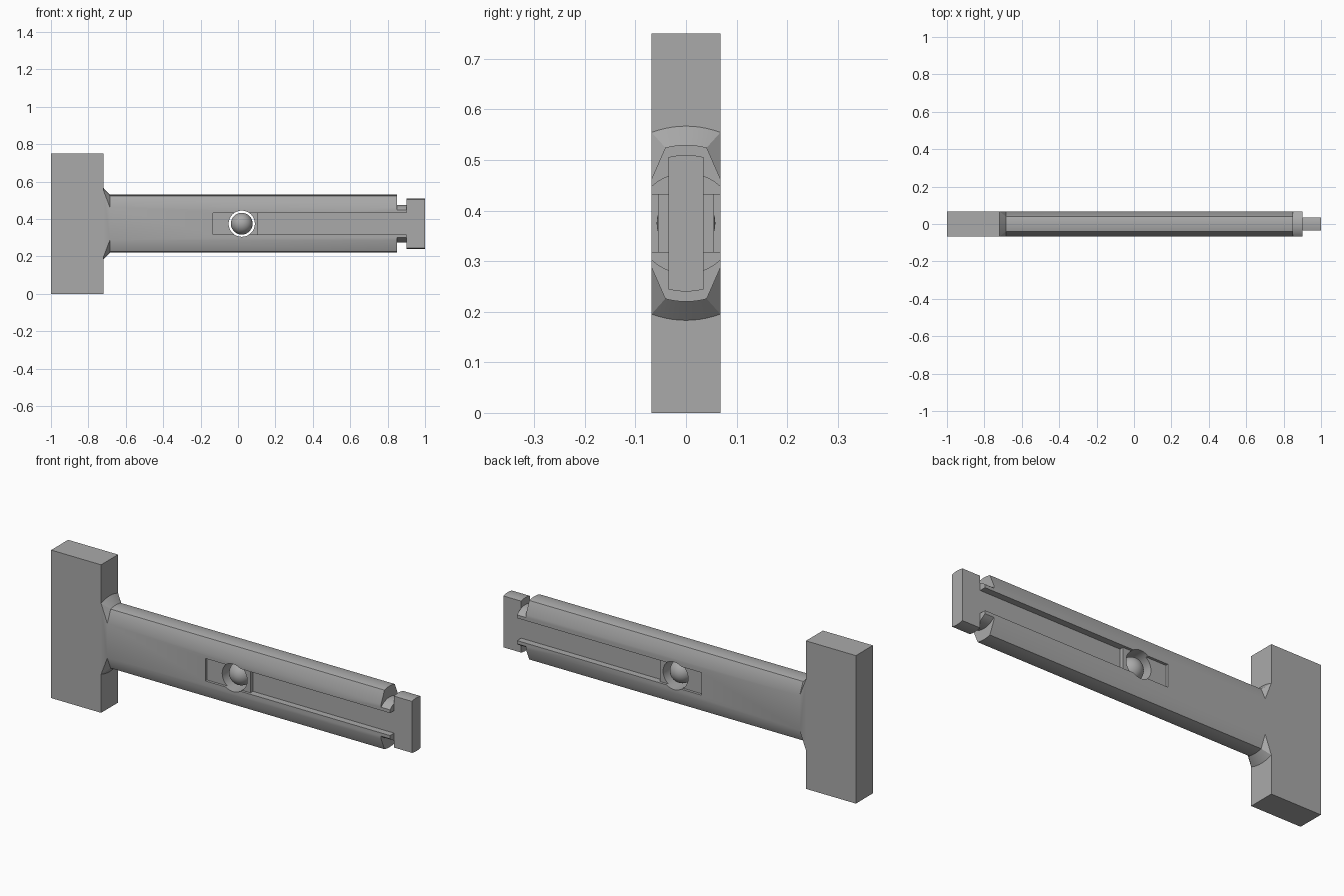
import bpy, bmesh, math
from mathutils import Vector

if "Cube" in bpy.data.objects:
    bpy.data.objects.remove(bpy.data.objects["Cube"])

MID = 0.375       # height of the long axis
SIDE = 0.068      # half thickness

grey = bpy.data.materials.new("plain_grey")
grey.use_nodes = True
grey.diffuse_color = (0.4, 0.4, 0.4, 1)
grey.node_tree.nodes["Principled BSDF"].inputs["Base Color"].default_value = (0.4, 0.4, 0.4, 1)


def to_object(name, bm):
    bmesh.ops.recalc_face_normals(bm, faces=bm.faces)
    mesh = bpy.data.meshes.new(name)
    bm.to_mesh(mesh)
    bm.free()
    mesh.materials.append(grey)
    obj = bpy.data.objects.new(name, mesh)
    bpy.context.collection.objects.link(obj)
    return obj


def hull(name, points):
    """Convex solid around the points, with flat faces merged."""
    bm = bmesh.new()
    for p in points:
        bm.verts.new(p)
    result = bmesh.ops.convex_hull(bm, input=bm.verts)
    loose = {v for v in result["geom_interior"] + result["geom_unused"]
             if isinstance(v, bmesh.types.BMVert)}
    bmesh.ops.delete(bm, geom=list(loose), context='VERTS')
    bmesh.ops.dissolve_limit(bm, angle_limit=0.01, verts=bm.verts, edges=bm.edges)
    return to_object(name, bm)


def box(name, x, y, z):
    return hull(name, [(a, b, c) for a in x for b in y for c in z])


def round_section(x, radius, half_width, steps=10):
    """Upper and lower arcs of a circle trimmed to a half width."""
    limit = math.asin(half_width / radius)
    points = []
    for i in range(steps + 1):
        a = limit * (2 * i / steps - 1)
        for s in (-1, 1):
            points.append((x, radius * math.sin(a), MID + s * radius * math.cos(a)))
    return points


def bar_section(x):
    corners = [(x, sy * SIDE, MID + sz * 0.088) for sy in (-1, 1) for sz in (-1, 1)]
    return round_section(x, 0.155, 0.041) + corners


def combine(target, other, operation):
    mod = target.modifiers.new("combine", 'BOOLEAN')
    mod.operation = operation
    mod.solver = 'EXACT'
    mod.object = other
    bpy.context.view_layer.objects.active = target
    bpy.ops.object.modifier_apply(modifier=mod.name)
    bpy.data.objects.remove(other)


# Cross block, flared root, long bar and neck
body = box("handle_body", (-1, -0.72), (-SIDE, SIDE), (0, 2 * MID))
combine(body, hull("flare", round_section(-0.72, 0.192, SIDE) + bar_section(-0.685)), 'UNION')
combine(body, hull("bar", bar_section(-0.685) + bar_section(0.85)), 'UNION')
combine(body, hull("neck", round_section(0.85, 0.1, SIDE) + round_section(0.9, 0.1, SIDE)), 'UNION')

# Side pockets and the deeper channels running out to the tip
for s in (-1, 1):
    for start, depth in ((-0.135, 0.055), (0.108, 0.035)):
        cutter = box("cutter", (start, 0.95), (s * depth, s * 0.1), (MID - 0.057, MID + 0.057))
        combine(body, cutter, 'DIFFERENCE')

# Through hole for the ball
bm = bmesh.new()
bmesh.ops.create_cone(bm, cap_ends=True, segments=48, radius1=0.07, radius2=0.07, depth=0.4)
bmesh.ops.rotate(bm, verts=bm.verts, matrix=Vector((0, 0, 1)).rotation_difference(Vector((0, 1, 0))).to_matrix())
bmesh.ops.translate(bm, verts=bm.verts, vec=(0.02, 0, MID))
combine(body, to_object("cutter", bm), 'DIFFERENCE')

# Thin end plate
combine(body, hull("tip", round_section(0.9, 0.135, 0.035) + round_section(1, 0.135, 0.035)), 'UNION')

# Loose ball
bm = bmesh.new()
bmesh.ops.create_uvsphere(bm, u_segments=40, v_segments=24, radius=0.058)
bmesh.ops.translate(bm, verts=bm.verts, vec=(0.02, 0, MID))
ball = to_object("detent_ball", bm)

# Smooth shading with sharp edges kept
bpy.ops.object.select_all(action='DESELECT')
for obj in (body, ball):
    obj.select_set(True)
bpy.context.view_layer.objects.active = body
bpy.ops.object.shade_smooth_by_angle(angle=math.radians(30))
